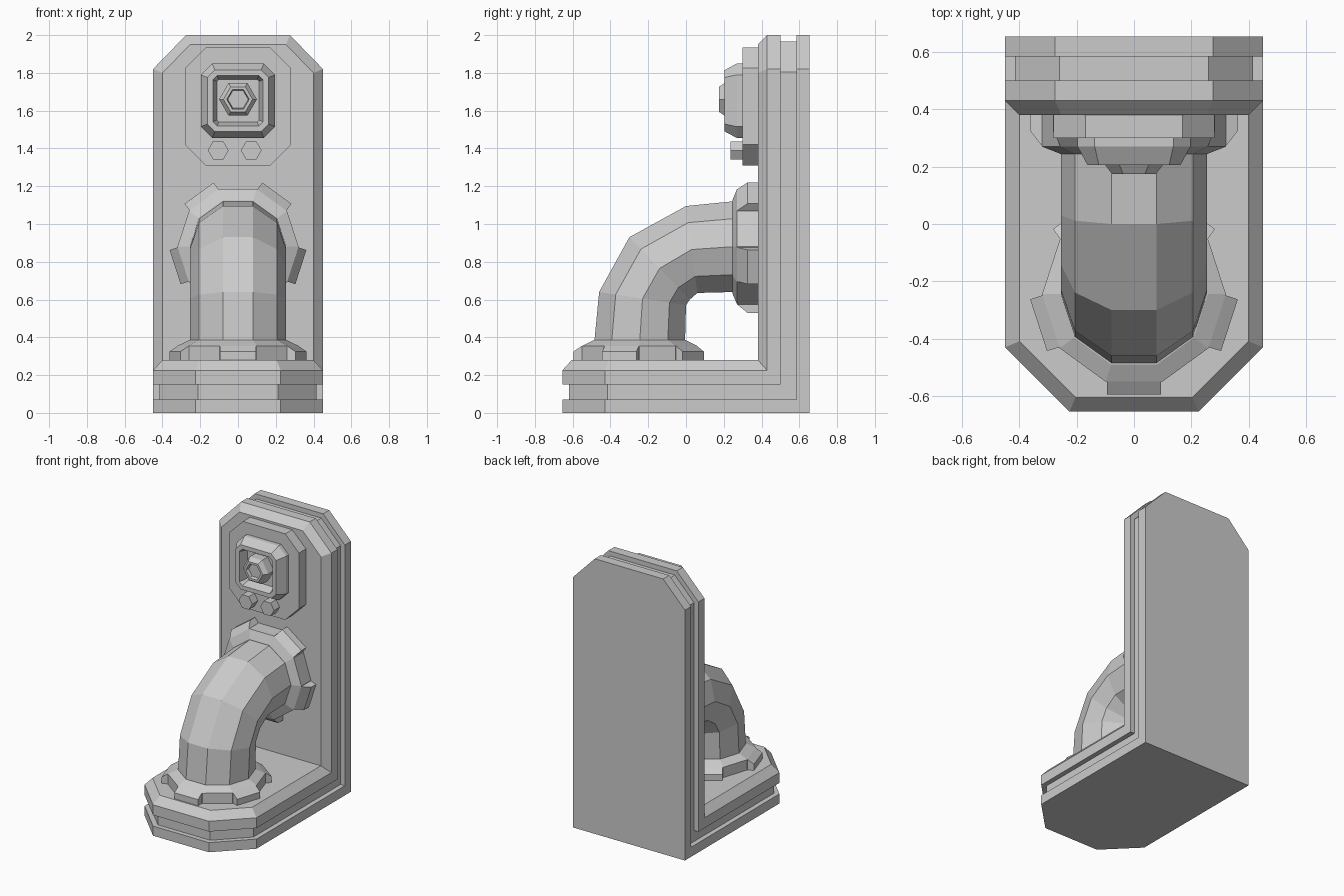
import bpy, bmesh, math
from mathutils import Vector, Matrix

cube = bpy.data.objects.get("Cube")
if cube:
    bpy.data.objects.remove(cube, do_unlink=True)

GREY = (0.6, 0.6, 0.6, 1)
metal = bpy.data.materials.new("plain grey")
metal.use_nodes = True
metal.diffuse_color = GREY
metal.node_tree.nodes["Principled BSDF"].inputs["Base Color"].default_value = GREY

# Frames: FLOOR lofts upward, WALL lofts toward the front (depth = -y)
FLOOR = Matrix.Identity(4)
WALL = Matrix.Rotation(math.pi / 2, 4, "X")


def finish(name, bm, matrix=FLOOR):
    bm.transform(matrix)
    bmesh.ops.recalc_face_normals(bm, faces=bm.faces)
    mesh = bpy.data.meshes.new(name)
    bm.to_mesh(mesh)
    bm.free()
    mesh.materials.append(metal)
    obj = bpy.data.objects.new(name, mesh)
    bpy.context.collection.objects.link(obj)
    return obj


def skin(bm, rings):
    """Bridge consecutive rings of points and cap both ends."""
    loops = [[bm.verts.new(p) for p in ring] for ring in rings]
    n = len(loops[0])
    for a, b in zip(loops, loops[1:]):
        for i in range(n):
            j = (i + 1) % n
            bm.faces.new((a[i], a[j], b[j], b[i]))
    bm.faces.new(loops[0])
    bm.faces.new(loops[-1])


def inset(outline, d):
    """Mitred inward offset of a convex counter-clockwise outline."""
    pts = [Vector(p) for p in outline]
    out = []
    for i, p in enumerate(pts):
        e1 = (p - pts[i - 1]).normalized()
        e2 = (pts[(i + 1) % len(pts)] - p).normalized()
        n1, n2 = Vector((-e1.y, e1.x)), Vector((-e2.y, e2.x))
        out.append(p + (n1 + n2) * d / (1 + n1.dot(n2)))
    return out


def loft(name, outline, levels, matrix=FLOOR):
    """Stack inset copies of an outline; levels are (depth, inset)."""
    bm = bmesh.new()
    skin(bm, [[(p.x, p.y, depth) for p in inset(outline, d)] for depth, d in levels])
    return finish(name, bm, matrix)


def polygon(n, radius, cx=0, cy=0, turn=0):
    return [(cx + radius * math.cos(turn + math.tau * i / n),
             cy + radius * math.sin(turn + math.tau * i / n)) for i in range(n)]


def chamfered(w, low, high, c):
    """Rectangle with four cut corners."""
    return [(w - c, low), (w, low + c), (w, high - c), (w - c, high),
            (c - w, high), (-w, high - c), (-w, low + c), (c - w, low)]


# Base: floor flange, recessed core and bevelled upper slab
def base_outline(back):
    return [(-0.45, back), (-0.45, -0.43), (-0.225, -0.655),
            (0.225, -0.655), (0.45, -0.43), (0.45, back)]


loft("base_flange", base_outline(0.655), [(0, 0), (0.07, 0)])
loft("base_core", base_outline(0.655), [(0.05, 0.035), (0.17, 0.035)])
loft("base_slab", base_outline(0.5), [(0.15, 0), (0.225, 0), (0.28, 0.05)])


# Upright plate: the same three layers, facing the front
def wall_outline(bottom):
    return [(-0.45, bottom), (0.45, bottom), (0.45, 1.82),
            (0.275, 2), (-0.275, 2), (-0.45, 1.82)]


loft("wall_flange", wall_outline(0), [(-0.655, 0), (-0.585, 0)], WALL)
loft("wall_core", wall_outline(0.05), [(-0.6, 0.035), (-0.48, 0.035)], WALL)
loft("wall_slab", wall_outline(0.15), [(-0.5, 0), (-0.43, 0), (-0.38, 0.05)], WALL)

# Bent ten-sided pipe: each ring spans an outer and an inner (y, z) point
BEND = [((-0.485, 0.28), (-0.005, 0.28)), ((-0.485, 0.38), (-0.005, 0.38)),
        ((-0.46, 0.64), (0, 0.57)), ((-0.3, 0.93), (0.02, 0.6)),
        ((0, 1.095), (0.06, 0.635)), ((0.25, 1.12), (0.25, 0.64)),
        ((0.4, 1.12), (0.4, 0.64))]
SIDES = 10
rings = []
for outer, inner in BEND:
    o, i = Vector((0, *outer)), Vector((0, *inner))
    mid, axis = (o + i) / 2, (o - i) / 2 / math.cos(math.pi / SIDES)
    rings.append([mid + axis * math.cos(a) + Vector((0.255 * math.sin(a), 0, 0))
                  for a in (math.tau * (k + 0.5) / SIDES for k in range(SIDES))])
bm = bmesh.new()
skin(bm, rings)
finish("bent_pipe", bm)


# Collars: ten-sided bevelled ring with five sloped lugs
def collar(name, matrix, body, top, lug, first):
    ring = polygon(SIDES, 0.305 / math.cos(math.pi / SIDES), turn=math.pi / SIDES + math.pi / 2)
    loft(name + "_ring", ring, [(-0.02, 0), (body, 0), (top, 0.06)], matrix)
    profile = [(0.27, -0.02), (0.35, -0.02), (0.35, lug), (0.305, body), (0.27, body)]
    bm = bmesh.new()
    for k in range(5):
        spin = Matrix.Rotation(first + math.tau * k / 5, 3, "Z")
        skin(bm, [[spin @ Vector((r, side, h)) for r, h in profile]
                  for side in (-0.095, 0.095)])
    finish(name + "_lugs", bm, matrix)


collar("floor_collar", Matrix.Translation((0, -0.245, 0.28)),
       0.075, 0.105, 0.045, -math.pi / 2)
collar("wall_collar", Matrix.Translation((0, 0.38, 0.88)) @ WALL,
       0.11, 0.135, 0.055, -math.pi / 2)

# Control panel: backing plate, hollow boss, hexagonal knob and two buttons
loft("panel_plate", chamfered(0.28, 1.31, 1.935, 0.11), [(-0.4, 0), (-0.3, 0)], WALL)
loft("panel_boss", chamfered(0.197, 1.455, 1.85, 0.06),
     [(-0.31, 0), (-0.27, 0), (-0.205, 0.035), (-0.205, 0.065), (-0.27, 0.085)], WALL)
loft("panel_knob", polygon(6, 0.1, 0, 1.66),
     [(-0.28, 0), (-0.205, 0), (-0.175, 0.02), (-0.175, 0.035), (-0.2, 0.04)], WALL)
for side, x in (("right", -0.105), ("left", 0.07)):
    loft(side + "_button", polygon(6, 0.055, x, 1.39), [(-0.31, 0), (-0.235, 0)], WALL)
